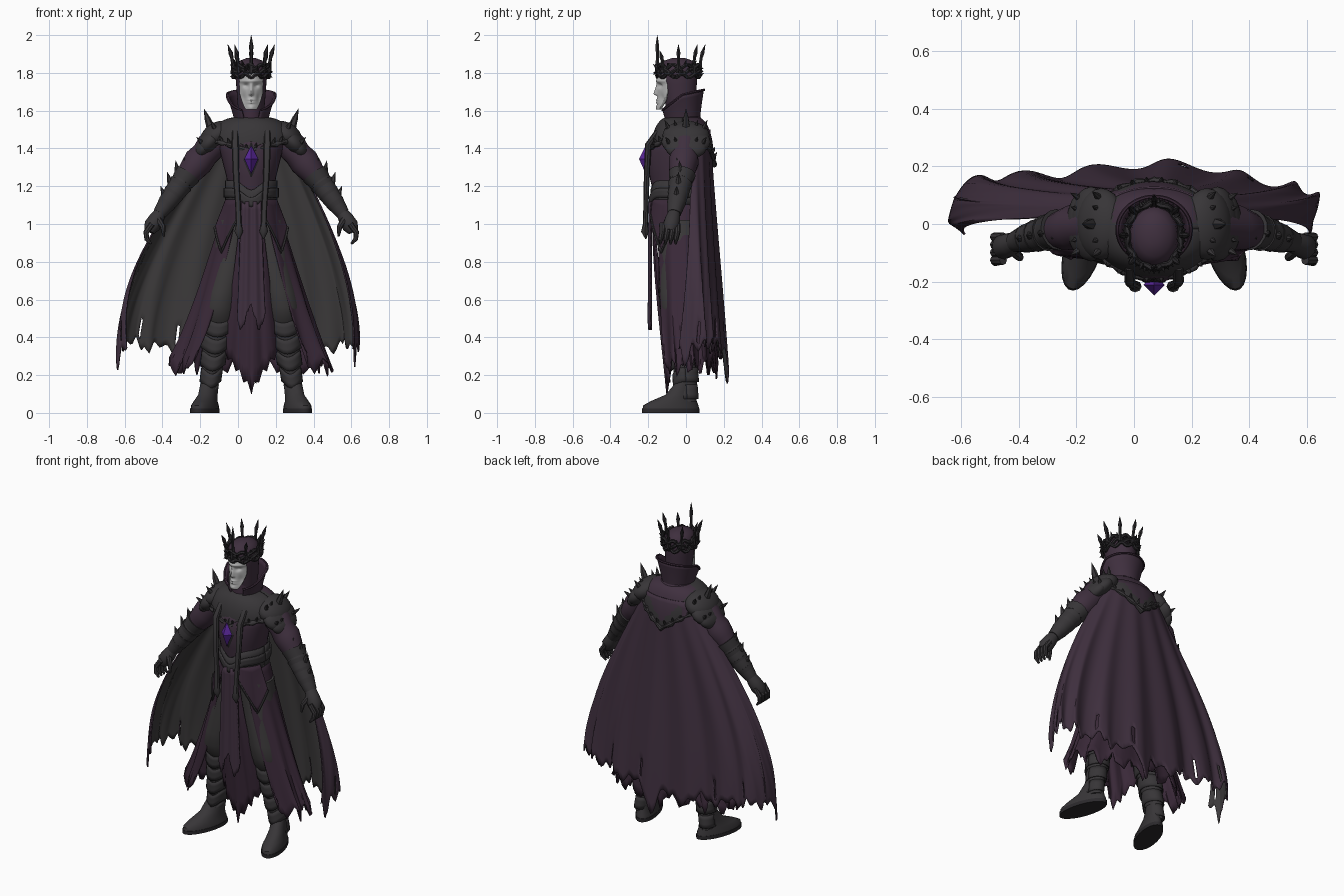
import bpy, bmesh, random
from math import sin, cos, pi, radians, exp
from mathutils import Vector, Matrix

random.seed(4)
CX = 0.07  # the figure stands slightly off the cape's centre
cube = bpy.data.objects.get("Cube")
if cube:
    bpy.data.objects.remove(cube, do_unlink=True)


def material(name, *rgb):
    m = bpy.data.materials.new(name)
    m.use_nodes = True
    m.diffuse_color = (*rgb, 1)
    m.node_tree.nodes["Principled BSDF"].inputs["Base Color"].default_value = (*rgb, 1)
    return m


PURPLE = material("purple cloth", .050, .029, .049)
ROBE = material("dark purple robe", .042, .022, .040)
ARMOUR = material("dark grey armour", .039, .036, .039)
LINING = material("grey lining", .045, .042, .043)
BLACK = material("blackened metal", .024, .022, .025)
SKIN = material("pale skin", .45, .45, .45)
GEM = material("violet gem", .10, .020, .32)


def mix(a, b, t):
    return a + (b - a) * t


def tri(x):
    return abs((x % 1) * 2 - 1)


def bump(x, c, w):
    return exp(-((x - c) / w) ** 2)


def finish(name, bm, mats, mirror=False, thick=0, lining=0, closed=True, smooth=True):
    if closed:
        bmesh.ops.recalc_face_normals(bm, faces=bm.faces)
    me = bpy.data.meshes.new(name)
    bm.to_mesh(me)
    bm.free()
    for m in mats:
        me.materials.append(m)
    if smooth:
        me.shade_smooth()
        me.set_sharp_from_angle(angle=radians(42))
    ob = bpy.data.objects.new(name, me)
    ob.location.x = CX
    bpy.context.scene.collection.objects.link(ob)
    if thick:
        mod = ob.modifiers.new("thickness", 'SOLIDIFY')
        mod.thickness, mod.offset, mod.material_offset = thick, -1, lining
    if mirror:
        ob.modifiers.new("mirror", 'MIRROR')
    return ob


def skin_rings(bm, rings):
    rows = [[bm.verts.new(p) for p in r] for r in rings]
    n = len(rows[0])
    for a, b in zip(rows, rows[1:]):
        for i in range(n):
            bm.faces.new((a[i], a[(i + 1) % n], b[(i + 1) % n], b[i]))
    bm.faces.new(rows[0])
    bm.faces.new(rows[-1])


def loft(bm, rings, n=24):
    skin_rings(bm, [[(x + rx * cos(i * 2 * pi / n), y + ry * sin(i * 2 * pi / n), z)
                     for i in range(n)] for x, y, z, rx, ry in rings])


def tube(bm, pts, radii, n=8, flat=1.0):
    pts = [Vector(p) for p in pts]
    if not isinstance(radii, (list, tuple)):
        radii = [radii] * len(pts)
    tans = [(pts[min(i + 1, len(pts) - 1)] - pts[max(i - 1, 0)]).normalized() for i in range(len(pts))]
    ref = Vector((0, 0, 1)) if max(abs(t.z) for t in tans) < .8 else Vector((0, 1, 0))
    rings = []
    for p, t, r in zip(pts, tans, radii):
        side = t.cross(ref).normalized()
        up = side.cross(t) * flat
        rings.append([p + r * (cos(k * 2 * pi / n) * side + sin(k * 2 * pi / n) * up) for k in range(n)])
    skin_rings(bm, rings)


def spike(bm, base, tip, r):
    a, b = Vector(base), Vector(tip)
    tube(bm, [a, a.lerp(b, .5), b], [r, r * .7, .001], 6)


def sheet(bm, f, nu, nv, keep=lambda u, v: True):
    g = [[bm.verts.new(f(i / nu, j / nv)) for i in range(nu + 1)] for j in range(nv + 1)]
    for j in range(nv):
        for i in range(nu):
            if keep((i + .5) / nu, (j + .5) / nv):
                bm.faces.new((g[j][i], g[j + 1][i], g[j + 1][i + 1], g[j][i + 1]))


def cloth(name, f, nu, nv, mats, thick=.008, lining=0, mirror=False, **kw):
    bm = bmesh.new()
    sheet(bm, f, nu, nv, **kw)
    return finish(name, bm, mats, mirror, thick, lining, closed=False)


def solid(name, mat, builder, mirror=False, smooth=True):
    bm = bmesh.new()
    builder(bm)
    return finish(name, bm, [mat], mirror, smooth=smooth)


# Legs, boots and layered greaves
def shin(z):
    d = .5 - z
    return (.17 + d * .14, -.02 + d * .06, z, .085 - d * .115, .085 - d * .08)


solid("trousers", LINING, lambda bm: loft(bm, [
    (.08, -.03, 1.02, .1, .11), (.11, -.03, .8, .1, .115), (.15, -.03, .64, .1, .115),
    (.168, -.03, .56, .1, .11), (.17, -.03, .5, .09, .09), (.17, -.02, .46, .07, .07)]), True)
solid("boot_shafts", ARMOUR, lambda bm: loft(bm, [shin(z) for z in (.5, .4, .3, .2, .13, .06)]), True)


def foot(bm, rings):
    loft(bm, rings)
    for v in bm.verts:
        v.co.x -= v.co.y * .25


solid("feet", ARMOUR, lambda bm: foot(bm, [
    (.225, -.08, .02, .066, .15), (.225, -.08, .04, .063, .146), (.225, -.065, .062, .055, .122),
    (.222, -.03, .095, .048, .08), (.22, 0, .16, .046, .054)]), True)
solid("soles", BLACK, lambda bm: foot(bm, [(.225, -.08, 0, .068, .152), (.225, -.08, .022, .068, .152)]), True)
for k, top in enumerate((.51, .42, .33, .24, .15)):
    def plate(u, v, top=top):
        a = u * 2 * pi
        x, y, z, rx, ry = shin(top - .075 * v)
        e = .003 + .008 * v
        return x + (rx + e) * cos(a), y + (ry + e) * sin(a), z - .035 * max(0, -sin(a)) ** 3
    cloth(f"greave_plate_{k + 1}", plate, 24, 3, [ARMOUR], .006, mirror=True)

# Torso and waist
solid("torso", PURPLE, lambda bm: loft(bm, [
    (0, -.03, 1.0, .13, .13), (0, -.03, 1.15, .118, .14), (0, -.04, 1.25, .132, .153), (0, -.04, 1.38, .165, .163),
    (0, -.03, 1.45, .175, .147), (0, -.01, 1.52, .13, .11), (0, -.01, 1.58, .08, .08)], 32))
for name, hi, lo, r in (("belt", 1.23, 1.1, .0), ("belt_band", 1.19, 1.14, .008)):
    def band(u, v, hi=hi, lo=lo, r=r):
        a = u * 2 * pi
        return (.138 + r) * cos(a), -.03 + (.158 + r) * sin(a), mix(hi, lo, v) - .05 * max(0, -sin(a)) ** 12
    cloth(name, band, 40, 3, [ARMOUR], .008)


# Coat tails, front panels and hip panels
def tails(u, v):
    edge = mix(-60, -46, v ** .7)
    a = radians(mix(edge, 180 - edge, u))
    fold = 1 + .05 * v * sin(a * 12)
    jag = (.09 * tri(u * 13) + .05 * tri(u * 31)) * v ** 4
    return mix(.13, .42, v) * cos(a) * fold, mix(-.03, 0, v) + mix(.148, .165, v) * sin(a) * fold, 1.13 - .95 * v + jag


def under_panel(u, v):
    x = (u * 2 - 1) * mix(.05, .145, v)
    z = 1.1 - .79 * v - v ** 4 * (.21 * (1 - abs(2 * u - 1)) - .04 * tri(u * 7))
    return x, -.18 + .08 * v * v + 2 * x * x + .008 * sin(u * 20) * v, z


def over_panel(u, v):
    x = (u * 2 - 1) * mix(.05, .075, v)
    return x, -.195 - .005 * v + 2 * x * x + .005 * sin(u * 16), 1.12 - .7 * v + v ** 4 * (.14 * tri(u * 1.5 + .3) + .03 * tri(u * 6))


def hip_panel(u, v):
    a = radians(mix(-72, -15, u))
    tip = 1 - abs(u - .6) / .6
    return mix(.142, .2, v) * cos(a), -.03 + mix(.157, .165, v) * sin(a), 1.13 - v * (.08 + .2 * tip)


cloth("coat_tails", tails, 90, 16, [ROBE])
cloth("under_panel", under_panel, 28, 16, [ROBE])
cloth("over_panel", over_panel, 20, 16, [PURPLE])
cloth("hip_panels", hip_panel, 24, 8, [ROBE], mirror=True)
solid("hip_trim", ARMOUR, lambda bm: tube(bm, [hip_panel(i / 20, 1) for i in range(21)], .007, 6), True)
solid("stole_straps", ARMOUR, lambda bm: tube(bm, [
    (.085, -.15, 1.49), (.085, -.2, 1.42), (.08, -.208, 1.25), (.07, -.212, 1.1), (.066, -.215, 1.0),
    (.066, -.217, .96), (.066, -.212, .92)], [.016, .019, .017, .015, .015, .023, .003], 8, .9), True)


# Ragged cape with a grey lining
def cape(u, v):
    edge = mix(16, -20, v ** .7)
    t = radians(mix(edge, 180 - edge, u))
    s = sin(v * pi / 2) ** 1.1
    c, sn = cos(t), sin(t)
    reach = mix(.115, .15, v) * sn ** .75 if sn > 0 else -.26 * v * abs(sn)
    x = mix(.18 * c, .64 * c - CX, s) + .01 * v * sin(13 * t)
    y = .015 + .035 * v ** 1.5 + reach + v * (.016 * sin(15 * t) + .014 * sin(5 * t + 1)) * min(1, 8 * u, 8 * (1 - u))
    jag = .09 * abs(c) - .06 * tri(u * 11) - .05 * tri(u * 29 + .3)
    jag -= .16 * (bump(u, .04, .022) + bump(u, .95, .022)) + .13 * bump(u, .46, .014)
    return x, y, 1.5 - 1.16 * v + jag * v ** 5


cloth("cape", cape, 150, 32, [PURPLE, LINING], .008, 1,
      keep=lambda u, v: not (.86 < v < .97 and tri(u * 9 + .2) > .96))


# Shoulder mantle, pointed at chest and back, with a thorny rim
def mantle(u, v):
    a = u * 2 * pi
    s, drop = sin(v * pi / 2), max(0, 1 - abs(cos(a)) * 1.25)
    return ((.08 + .14 * s) * cos(a), -.018 + (.08 + .087 * s) * sin(a),
            1.565 - .13 * (1 - cos(v * pi / 2)) - (.12 if a < pi else .05) * drop * v * v)


ob = cloth("mantle", mantle, 64, 18, [ARMOUR, PURPLE], .008)
for p in ob.data.polygons:
    if p.center.y > 0 and abs(p.center.x) < (p.center.z - 1.35) * .75:
        p.material_index = 1


def mantle_rim(bm):
    tube(bm, [mantle(i / 64, 1) for i in range(65)], [.012 + .005 * sin(i * 2.1) for i in range(65)], 8)
    for i in range(28):
        p = Vector(mantle((i + .5) / 28, .95))
        out = Vector((p.x, p.y, 0)).normalized()
        spike(bm, p, p + out * .016 + Vector((0, 0, random.uniform(.012, .03))), .01)


def chest_plates(bm):  # overlapping points below the throat
    for k in range(3):
        y = -.14 - .018 * k
        tube(bm, [(-.075, y + .02, 1.52 - .04 * k), (0, y - .012, 1.475 - .04 * k), (.075, y + .02, 1.52 - .04 * k)], .014, 6)


solid("mantle_rim", ARMOUR, mantle_rim)
solid("chest_plates", ARMOUR, chest_plates)


# Layered shoulder pads with spikes
def pads(bm):
    for x, z, size, tilt in ((.185, 1.47, (.095, .125, .065), 35), (.22, 1.435, (.09, .13, .055), 48), (.25, 1.405, (.07, .11, .045), 55)):
        m = Matrix.Translation((x, 0, z)) @ Matrix.Rotation(radians(tilt), 4, 'Y') @ Matrix.Diagonal((*size, 1))
        bmesh.ops.create_uvsphere(bm, u_segments=24, v_segments=12, radius=1, matrix=m)
    spike(bm, (.215, 0, 1.51), (.25, 0, 1.61), .022)
    for y in (-.09, -.05, .05, .09):
        spike(bm, (.19, y, 1.5), (.215, y * 1.25, 1.55), .014)
        spike(bm, (.26, y, 1.43), (.29, y * 1.2, 1.46), .012)


solid("shoulder_pads", ARMOUR, pads, True)

# Arms, gauntlets and hands
solid("sleeves", PURPLE, lambda bm: tube(bm, [
    (.17, 0, 1.46), (.215, -.005, 1.41), (.245, -.01, 1.37), (.28, -.012, 1.33), (.315, -.02, 1.285), (.365, -.025, 1.22)],
    [.07, .08, .072, .08, .07, .05], 20), True)


def gauntlet(bm):
    a, b = Vector((.335, -.02, 1.265)), Vector((.485, -.062, 1.055))
    tube(bm, [a, a.lerp(b, .3), a.lerp(b, .7), b], [.058, .06, .05, .036], 16)
    for k in range(4):  # overlapping cuffs
        t = k * .24
        tube(bm, [a.lerp(b, t), a.lerp(b, t + .2)], [.072 - .03 * t, .06 - .03 * t], 16)
    for base, tip in (((.345, -.04, 1.27), (.355, -.05, 1.35)), ((.385, -.03, 1.25), (.4, -.035, 1.335)),
                      ((.42, -.04, 1.19), (.445, -.04, 1.275)), ((.45, -.05, 1.13), (.48, -.05, 1.2))):
        spike(bm, base, tip, .02)


def hand(bm):
    tube(bm, [(.475, -.06, 1.07), (.5, -.07, 1.03), (.525, -.08, .99), (.54, -.085, .96)], [.03, .04, .044, .028], 12)
    for i in range(4):
        y = -.045 - .027 * i
        tube(bm, [(.525, y, 1.0), (.557, y, .955), (.553, y - .008, .92), (.53, y - .01, .895)], [.016, .015, .013, .006])
    tube(bm, [(.495, -.09, 1.03), (.468, -.115, .985), (.462, -.122, .935)], [.018, .015, .006])


solid("gauntlets", ARMOUR, gauntlet, True)
solid("hands", ARMOUR, hand, True)


# High flared collar, open at the front
def collar(u, v):
    a = radians(mix(-66, 246, u))
    s = sin(a)
    rim = 1.685 + (.025 if s > 0 else .09) * s
    flare = (1 - v) ** 1.4
    return mix(.083, .128, flare) * cos(a), -.02 + mix(.09, .115, flare) * s, mix(rim, 1.5, v)


cloth("collar", collar, 48, 8, [PURPLE, ROBE], .01, 1)
solid("collar_trim", ROBE, lambda bm: tube(bm, [collar(i / 48, 0) for i in range(49)], .007, 6))
solid("neck", ROBE, lambda bm: loft(bm, [(0, -.04, 1.48, .08, .085), (0, -.04, 1.6, .06, .07), (0, -.04, 1.66, .055, .06)]))

# Hooded head and face
solid("hood", PURPLE, lambda bm: loft(bm, [
    (0, -.025, 1.57, .066, .07), (0, -.03, 1.66, .074, .085), (0, -.037, 1.74, .08, .094), (0, -.042, 1.81, .086, .103),
    (0, -.04, 1.84, .08, .098), (0, -.04, 1.865, .058, .073), (0, -.04, 1.88, .02, .03)], 32))


def face(u, v):
    z = mix(1.81, 1.605, v)
    x = (u * 2 - 1) * mix(.024, .063, min(1, (z - 1.605) / .09) ** .6)
    nose = max(0, min((1.75 - z) / .06, (z - 1.676) / .012, 1))
    y = -.152 + 13 * x * x - .02 * bump(x, 0, .011) * nose
    y += .014 * bump(abs(x), .027, .015) * bump(z, 1.732, .012) - .008 * bump(z, 1.757, .01)
    y -= .007 * bump(x, 0, .02) * (bump(z, 1.657, .006) + bump(z, 1.643, .006)) + .008 * bump(z, 1.615, .014) * bump(x, 0, .02)
    return x, y + .008 * bump(abs(x), .04, .012) * bump(z, 1.665, .025), z


cloth("face", face, 40, 56, [SKIN], .015)


# Thorn crown
def crown_point(a, z, grow=0):
    return Vector(((.094 + grow) * cos(a), -.04 + (.112 + grow) * sin(a), z))


def crown(bm):
    for z, ph in ((1.785, 0), (1.81, 2), (1.835, 4)):
        tube(bm, [crown_point(i * pi / 32, z + .01 * sin(i * pi / 32 * 9 + ph), .004 * sin(i + ph)) for i in range(65)], .01, 6)
    for k in range(8):
        a = -pi / 2 + k * pi / 4
        top = 2.0 if k == 0 else 1.92 if k in (1, 7) else 1.95
        lean = .0 if k == 0 else .03
        pts = [crown_point(a, mix(1.8, top, t), lean * t * t) for t in (0, .35, .55, .7, 1)]
        tube(bm, pts, [.015, .009, .009, .012, .001], 6)
    for k in range(40):
        p = crown_point(k * pi / 20, random.uniform(1.78, 1.845))
        spike(bm, p, p + Vector((p.x * .2, (p.y + .04) * .2, random.uniform(-.015, .035))), .008)


solid("crown", BLACK, crown)

# Chest gem with its setting
solid("gem", GEM, lambda bm: tube(bm, [(0, -.212, 1.265), (0, -.212, 1.345), (0, -.212, 1.415)], [.001, .037, .001], 4), smooth=False)
solid("gem_setting", BLACK, lambda bm: tube(bm, [(0, -.196, 1.25), (0, -.2, 1.34), (0, -.19, 1.43)], [.004, .042, .004], 4, .4), smooth=False)
